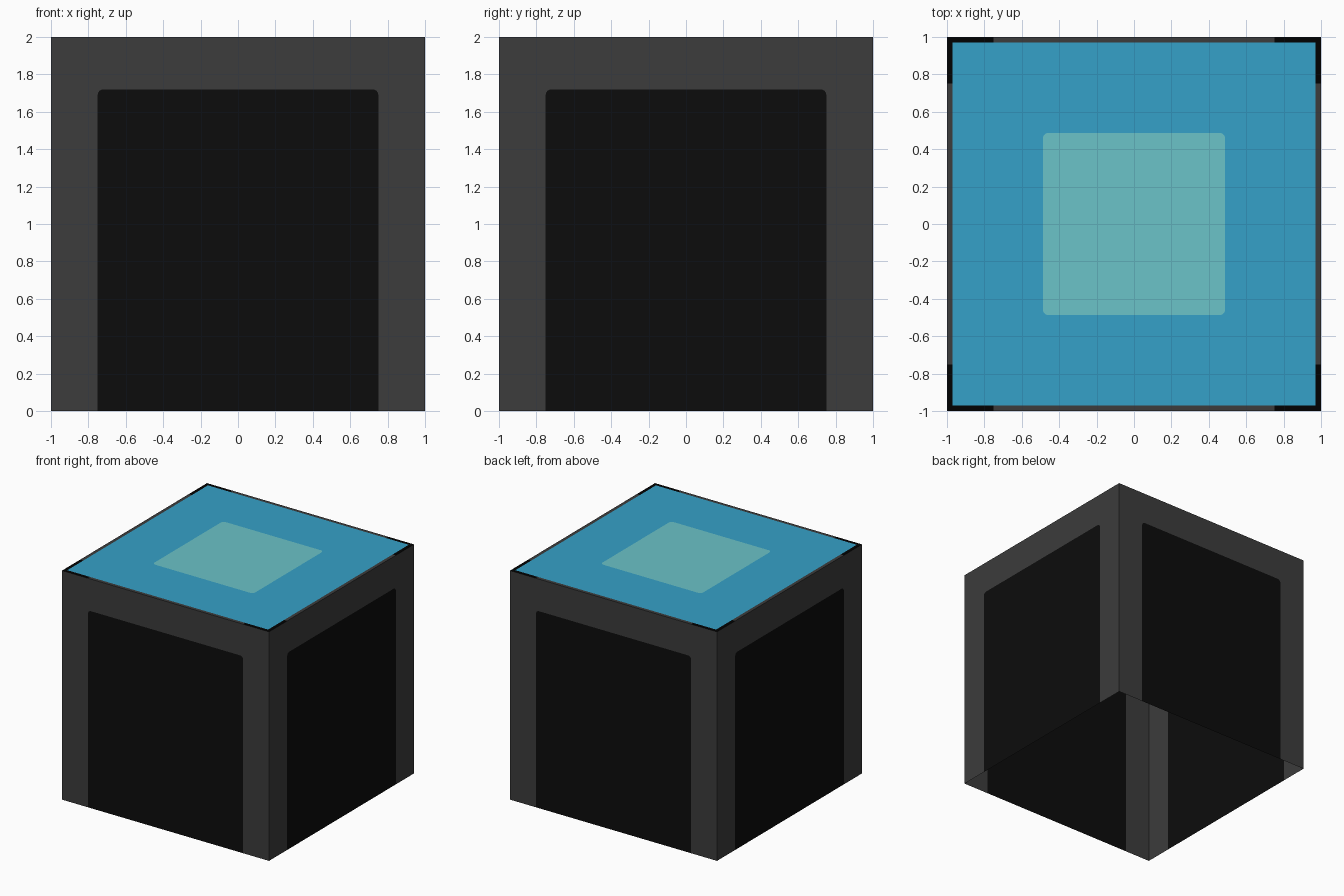
import bpy, bmesh, math
from mathutils import Matrix

if "Cube" in bpy.data.objects:
    bpy.data.objects.remove(bpy.data.objects["Cube"])

PANEL_X, PANEL_TOP = 0.75, 1.72   # dark wall panel
TILE, RADIUS = 0.487, 0.03        # pale square on the top
LID = 0.97                        # half width of the blue top


def material(name, color):
    m = bpy.data.materials.new(name)
    m.diffuse_color = (*color, 1)
    m.use_nodes = True
    m.node_tree.nodes["Principled BSDF"].inputs["Base Color"].default_value = m.diffuse_color
    return m


grey = material("dark_grey", (0.045, 0.045, 0.045))
black = material("panel_black", (0.0038, 0.0038, 0.0038))
edge_black = material("edge_black", (0.0004, 0.0004, 0.0004))
blue = material("blue", (0.036, 0.356, 0.58))
teal = material("pale_teal", (0.147, 0.546, 0.58))


def arc(cx, cy, start, end, steps):
    """Points of a small corner arc, angles in degrees."""
    return [(cx + RADIUS * math.cos(math.radians(start + (end - start) * i / steps)),
             cy + RADIUS * math.sin(math.radians(start + (end - start) * i / steps)))
            for i in range(steps + 1)]


def build(name, faces, mats, turns=(0,)):
    """Make flat faces (3D points, material index), repeated by quarter turns."""
    bm = bmesh.new()
    for turn in turns:
        rot = Matrix.Rotation(turn * math.pi / 2, 3, 'Z')
        for pts, index in faces:
            f = bm.faces.new([bm.verts.new(rot @ Matrix.Identity(3) @ p) for p in pts])
            f.material_index = index
    bmesh.ops.remove_doubles(bm, verts=bm.verts, dist=1e-5)
    mesh = bpy.data.meshes.new(name)
    bm.to_mesh(mesh)
    bm.free()
    for m in mats:
        mesh.materials.append(m)
    obj = bpy.data.objects.new(name, mesh)
    bpy.context.collection.objects.link(obj)
    return obj


def on_wall(pts):
    from mathutils import Vector
    return [Vector((x, -1, z)) for x, z in pts]


def on_top(pts):
    from mathutils import Vector
    return [Vector((x, y, 2)) for x, y in pts]


# Side walls: an arch-shaped frame around a dark panel, open at the bottom
arch = ([(PANEL_X, 0)]
        + arc(PANEL_X - RADIUS, PANEL_TOP - RADIUS, 0, 90, 6)
        + arc(-PANEL_X + RADIUS, PANEL_TOP - RADIUS, 90, 180, 6)
        + [(-PANEL_X, 0)])
frame = arch[::-1] + [(1, 0), (1, 2), (-1, 2), (-1, 0)]
for i, side in enumerate(("front", "right", "back", "left")):
    build(side + "_wall", [(on_wall(arch), 1), (on_wall(frame), 0)], [grey, black], (i,))

# Blue top: four mitred pieces around the central tile
c = TILE - RADIUS
inner = arc(-c, -c, 225, 270, 3) + arc(c, -c, 270, 315, 3)
lid_piece = [(-LID, -LID), (LID, -LID)] + inner[::-1]
build("top_surface", [(on_top(lid_piece), 0)], [blue], range(4))

# Pale rounded tile in the middle
tile = [p for k, (sx, sy) in enumerate(((1, 1), (-1, 1), (-1, -1), (1, -1)))
        for p in arc(sx * c, sy * c, 90 * k, 90 * k + 90, 6)]
build("top_tile", [(on_top(tile), 0)], [teal])

# Thin rim: grey along each edge, black near the corners
P = PANEL_X
rim = [
    (on_top([(-1, -1), (-P, -1), (-P, -LID), (-LID, -LID)]), 1),
    (on_top([(-P, -1), (P, -1), (P, -LID), (-P, -LID)]), 0),
    (on_top([(P, -1), (1, -1), (LID, -LID), (P, -LID)]), 1),
]
build("top_rim", rim, [grey, edge_black], range(4))
